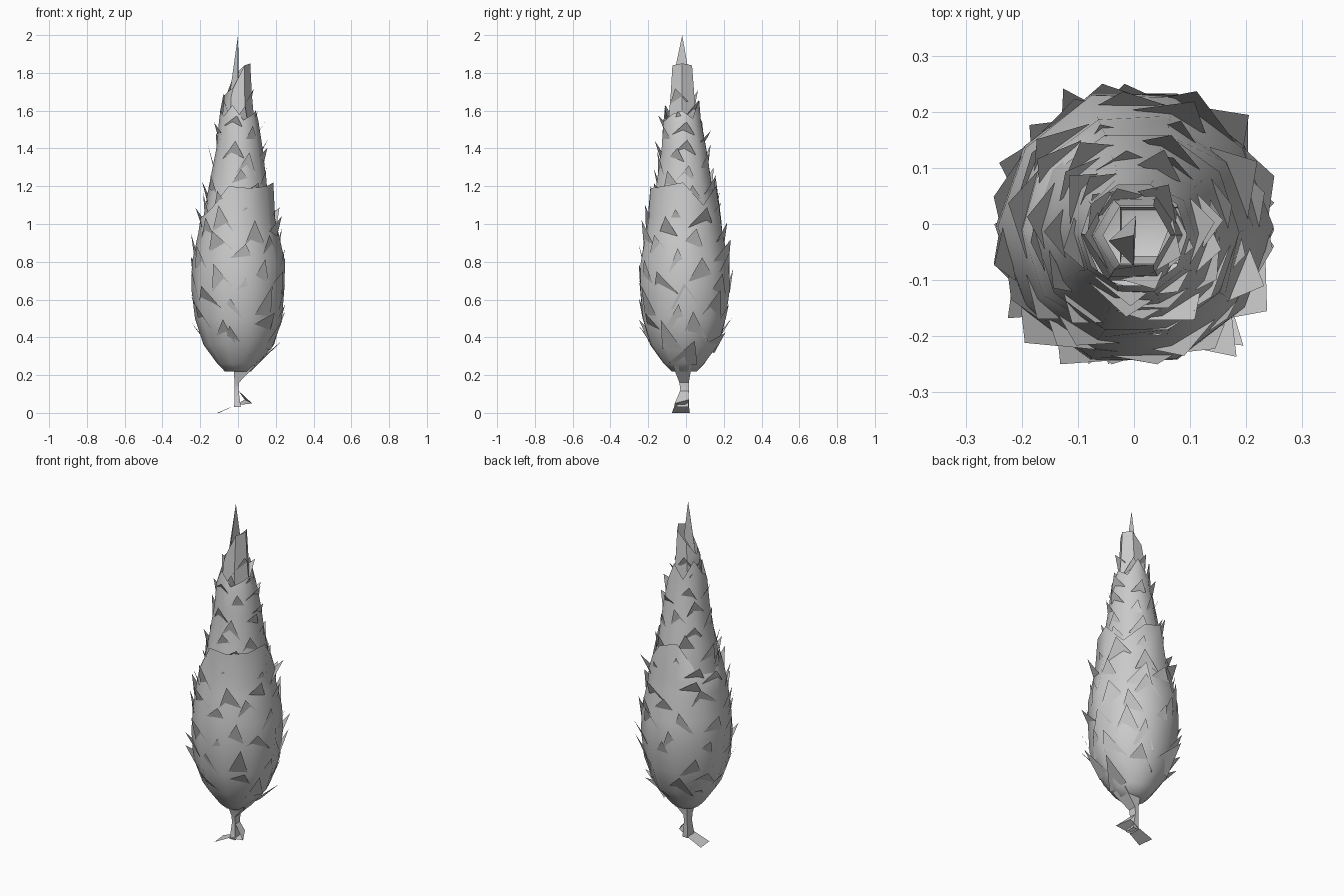
import bpy, bmesh, math, random
from mathutils import Vector

if "Cube" in bpy.data.objects:
    bpy.data.objects.remove(bpy.data.objects["Cube"])

random.seed(7)


def finish(name, bm, angle=50):
    me = bpy.data.meshes.new(name)
    bm.to_mesh(me)
    bm.free()
    ob = bpy.data.objects.new(name, me)
    bpy.context.collection.objects.link(ob)
    bpy.context.view_layer.objects.active = ob
    ob.select_set(True)
    bpy.ops.object.shade_smooth_by_angle(angle=math.radians(angle))
    ob.select_set(False)
    return ob


def bridge(bm, a, b):
    n = len(a)
    for i in range(n):
        j = (i + 1) % n
        bm.faces.new((a[i], a[j], b[j], b[i]))


def sleeve(name, rings, rim, rim_r, rim_c, cap=False):
    """Lofted foliage tier: rings are (z, radius, cx, cy), rim is a ragged height per side."""
    bm = bmesh.new()
    n = len(rim)
    prev = None
    rows = []
    for z, r, cx, cy in rings:
        row = []
        for i in range(n):
            a = 2 * math.pi * i / n
            k = r * random.uniform(0.98, 1.03)
            row.append(bm.verts.new((cx + k * math.cos(a), cy + k * math.sin(a), z)))
        rows.append(row)
    rows.append([bm.verts.new((rim_c[0] + rim_r * math.cos(2 * math.pi * i / n),
                               rim_c[1] + rim_r * math.sin(2 * math.pi * i / n), h))
                 for i, h in enumerate(rim)])
    for a, b in zip(rows, rows[1:]):
        bridge(bm, a, b)
    if cap:
        bm.faces.new(rows[0][::-1])
    return finish(name, bm)


def radius_at(rings, z):
    for (z0, r0, x0, y0), (z1, r1, x1, y1) in zip(rings, rings[1:]):
        if z <= z1:
            t = (z - z0) / (z1 - z0)
            return r0 + t * (r1 - r0), x0 + t * (x1 - x0), y0 + t * (y1 - y0)
    return rings[-1][1:]


def leaves(name, rings, count, z0, z1, size):
    """Triangular leaf shards poking up and out of a tier."""
    bm = bmesh.new()
    for i in range(count):
        a = i * 2.39996 + random.uniform(-0.2, 0.2)
        z = z0 + (z1 - z0) * (i + random.random()) / count
        r, cx, cy = radius_at(rings, z)
        rt = radius_at(rings, z + size)[0]
        w = random.uniform(0.4, 0.7) * size

        def point(ang, rad, h):
            return bm.verts.new((max(-0.25, min(0.25, cx + rad * math.cos(ang))),
                                 max(-0.25, min(0.25, cy + rad * math.sin(ang))), h))
        da = w / r
        bm.faces.new((point(a - da, r * 0.97, z + random.uniform(-0.03, 0.03)),
                      point(a + da, r * 0.97, z + random.uniform(-0.03, 0.03)),
                      point(a + random.uniform(-0.5, 0.5) * da,
                            rt + random.uniform(0.15, 0.42) * size,
                            z + size * random.uniform(0.7, 1.1))))
    return finish(name, bm, 20)


# Nested foliage tiers
lower = [(0.22, 0.07, 0, -0.01), (0.26, 0.11, 0, -0.01), (0.36, 0.185, 0, -0.01),
         (0.5, 0.23, 0, -0.01), (0.66, 0.245, 0, -0.005), (0.8, 0.242, 0, -0.005),
         (0.95, 0.21, 0, -0.01), (1.03, 0.2, 0.0, -0.01)]
middle = [(0.75, 0.21, 0, -0.01), (1.0, 0.19, 0, -0.01), (1.2, 0.155, 0, -0.01),
          (1.4, 0.122, 0.005, -0.01), (1.54, 0.106, 0.003, -0.02)]
upper = [(1.35, 0.1, 0, -0.015), (1.55, 0.085, 0, -0.02), (1.68, 0.072, 0, -0.02)]

sleeve("lower_foliage", lower, [1.22, 1.1, 1.2, 1.24, 1.06, 1.05, 1.08, 1.2, 1.19, 1.2],
       0.182, (0.005, -0.015), True)
sleeve("middle_foliage", middle, [1.6, 1.56, 1.66, 1.58, 1.69, 1.6, 1.57, 1.63, 1.55, 1.58],
       0.094, (0, -0.02))
sleeve("upper_foliage", upper, [1.85, 1.84, 1.78, 1.7, 1.72, 1.84],
       0.06, (0.005, -0.02))

# Leaf shards on each tier
leaves("lower_leaves", lower, 52, 0.28, 1.0, 0.13)
leaves("rim_leaves", middle, 16, 0.98, 1.22, 0.11)
leaves("middle_leaves", middle, 16, 1.22, 1.5, 0.11)
leaves("upper_leaves", upper, 7, 1.5, 1.66, 0.09)

# Pointed tip blade
bm = bmesh.new()
v = [bm.verts.new(p) for p in ((0, -0.02, 2.0), (-0.045, -0.03, 1.68),
                               (0.0, -0.075, 1.74), (0.004, 0.015, 1.8))]
for f in ((0, 1, 2), (0, 2, 3), (0, 3, 1)):
    bm.faces.new([v[i] for i in f])
finish("tip_blade", bm, 30)

# Thin trunk, flaring into the foliage
bm = bmesh.new()
rows = []
for z, x0, x1, y0, y1 in ((0.03, -0.02, 0.015, -0.05, 0.012), (0.12, -0.018, 0.003, -0.03, 0.015),
                          (0.16, -0.018, 0.005, -0.035, 0.015), (0.25, -0.025, 0.09, -0.07, 0.03)):
    rows.append([bm.verts.new(p) for p in ((x0, y0, z), (x1, y0, z), (x1, y1, z), (x0, y1, z))])
for a, b in zip(rows, rows[1:]):
    bridge(bm, a, b)
finish("trunk", bm, 40)

# Root blades at the foot
bm = bmesh.new()
for pts in (((-0.015, -0.06, 0.04), (-0.015, 0.015, 0.04), (-0.11, 0.02, 0.0), (-0.1, -0.075, 0.0)),
            ((0.0, -0.03, 0.12), (0.0, 0.012, 0.12), (0.035, 0.015, 0.07), (0.075, -0.06, 0.05)),
            ((0.075, -0.06, 0.05), (0.035, 0.015, 0.07), (-0.015, 0.015, 0.04), (-0.015, -0.06, 0.04))):
    bm.faces.new([bm.verts.new(p) for p in pts])
finish("roots", bm, 30)
